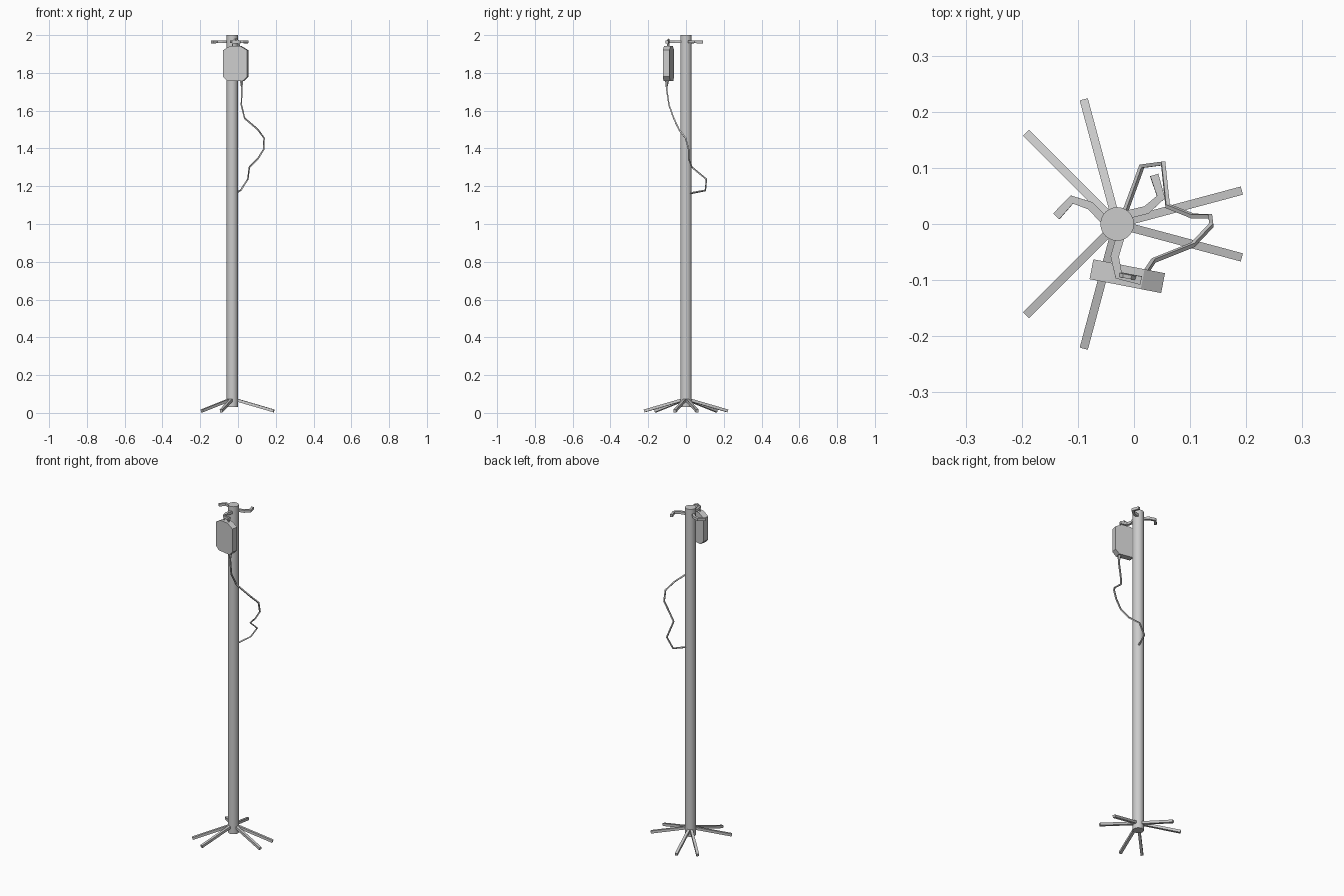
import bpy, bmesh, math
from mathutils import Vector, Matrix

if "Cube" in bpy.data.objects:
    bpy.data.objects.remove(bpy.data.objects["Cube"])

AXIS = Vector((-0.03, 0, 0))


def finish(bm, name, smooth=False):
    bmesh.ops.recalc_face_normals(bm, faces=bm.faces)
    me = bpy.data.meshes.new(name)
    bm.to_mesh(me)
    bm.free()
    ob = bpy.data.objects.new(name, me)
    bpy.context.collection.objects.link(ob)
    if smooth:
        bpy.context.view_layer.objects.active = ob
        ob.select_set(True)
        bpy.ops.object.shade_smooth_by_angle(angle=math.radians(30))
        ob.select_set(False)
    return ob


def sweep(name, pts, radii, sides=4, ref=(0, 0, 1)):
    """Sweep a regular section along a path, carrying the frame along."""
    pts = [Vector(p) for p in pts]
    if not isinstance(radii, (list, tuple)):
        radii = [radii] * len(pts)
    bm = bmesh.new()
    rings = []
    t0 = (pts[1] - pts[0]).normalized()
    u = t0.cross(Vector(ref)).normalized()
    for i, p in enumerate(pts):
        a = (p - pts[i - 1]).normalized() if i else t0
        b = (pts[i + 1] - p).normalized() if i < len(pts) - 1 else a
        t = (a + b).normalized()
        u = (t0.rotation_difference(t) @ u).normalized()
        t0 = t
        v = u.cross(t)
        ring = []
        for k in range(sides):
            ang = 2 * math.pi * (k + 0.5) / sides
            ring.append(bm.verts.new(p + radii[i] * (u * math.cos(ang) + v * math.sin(ang))))
        rings.append(ring)
    for r, s in zip(rings, rings[1:]):
        for k in range(sides):
            n = (k + 1) % sides
            bm.faces.new((r[k], r[n], s[n], s[k]))
    bm.faces.new(rings[0])
    bm.faces.new(rings[-1])
    return finish(bm, name)


def turned(points, deg):
    m = Matrix.Translation(AXIS) @ Matrix.Rotation(math.radians(deg), 4, 'Z')
    return [m @ Vector(p) for p in points]


# Pole
bm = bmesh.new()
bmesh.ops.create_cone(bm, cap_ends=True, segments=24, radius1=0.03, radius2=0.03, depth=1.97,
                      matrix=Matrix.Translation(AXIS + Vector((0, 0, 1.015))))
finish(bm, "pole", smooth=True)

# Splayed feet in three pairs
for i, deg in enumerate((15, -15, 105, 135, 225, 255)):
    sweep(f"foot_{i + 1}", turned([(0.01, 0, 0.072), (0.228, 0, 0.0105)], deg), 0.0106)

# Three bent hooks around the top
hook = [(0.015, 0.016, 1.965), (0.052, 0.025, 1.965), (0.078, 0.048, 1.965), (0.066, 0.087, 1.963)]
for i in range(3):
    sweep(f"hook_{i + 1}", turned(hook, 120 * i), 0.0106)

# Fluid bag: chamfered outline, given thickness and turned slightly
bag_place = Matrix.Translation((-0.012, -0.093, 0)) @ Matrix.Rotation(math.radians(-11), 4, 'Z')
half = [(0.042, 1.757), (0.065, 1.78), (0.065, 1.92), (0.028, 1.942)]
outline = half + [(-x, z) for x, z in reversed(half)]
bm = bmesh.new()
front = [bm.verts.new(bag_place @ Vector((x, -0.018, z))) for x, z in outline]
back = [bm.verts.new(bag_place @ Vector((x, 0.018, z))) for x, z in outline]
bm.faces.new(front)
bm.faces.new(back)
for k in range(len(outline)):
    n = (k + 1) % len(outline)
    bm.faces.new((front[k], front[n], back[n], back[k]))
finish(bm, "fluid_bag")

# Hanging loop on the bag
loop = [(-0.018, 0, 1.938), (-0.016, 0, 1.965), (-0.006, 0, 1.977),
        (0.006, 0, 1.977), (0.016, 0, 1.965), (0.018, 0, 1.938)]
sweep("bag_loop", [bag_place @ Vector(p) for p in loop], 0.005, 4, ref=(0, 1, 0))

# Outlet neck and drip tube
tube = [(0.018, -0.1, 1.765), (0.02, -0.103, 1.72), (0.018, -0.09, 1.63), (0.035, -0.065, 1.56),
        (0.105, -0.037, 1.50), (0.138, -0.002, 1.455), (0.136, 0.014, 1.395), (0.105, 0.014, 1.345),
        (0.06, 0.032, 1.30), (0.052, 0.108, 1.237), (0.014, 0.103, 1.178), (-0.015, 0.024, 1.163)]
sweep("outlet_neck", [(0.018, -0.1, 1.765), (0.02, -0.103, 1.725)], [0.011, 0.005], 6, ref=(0, 1, 0))
sweep("drip_tube", tube, 0.0052, 4, ref=(0, 1, 0))
